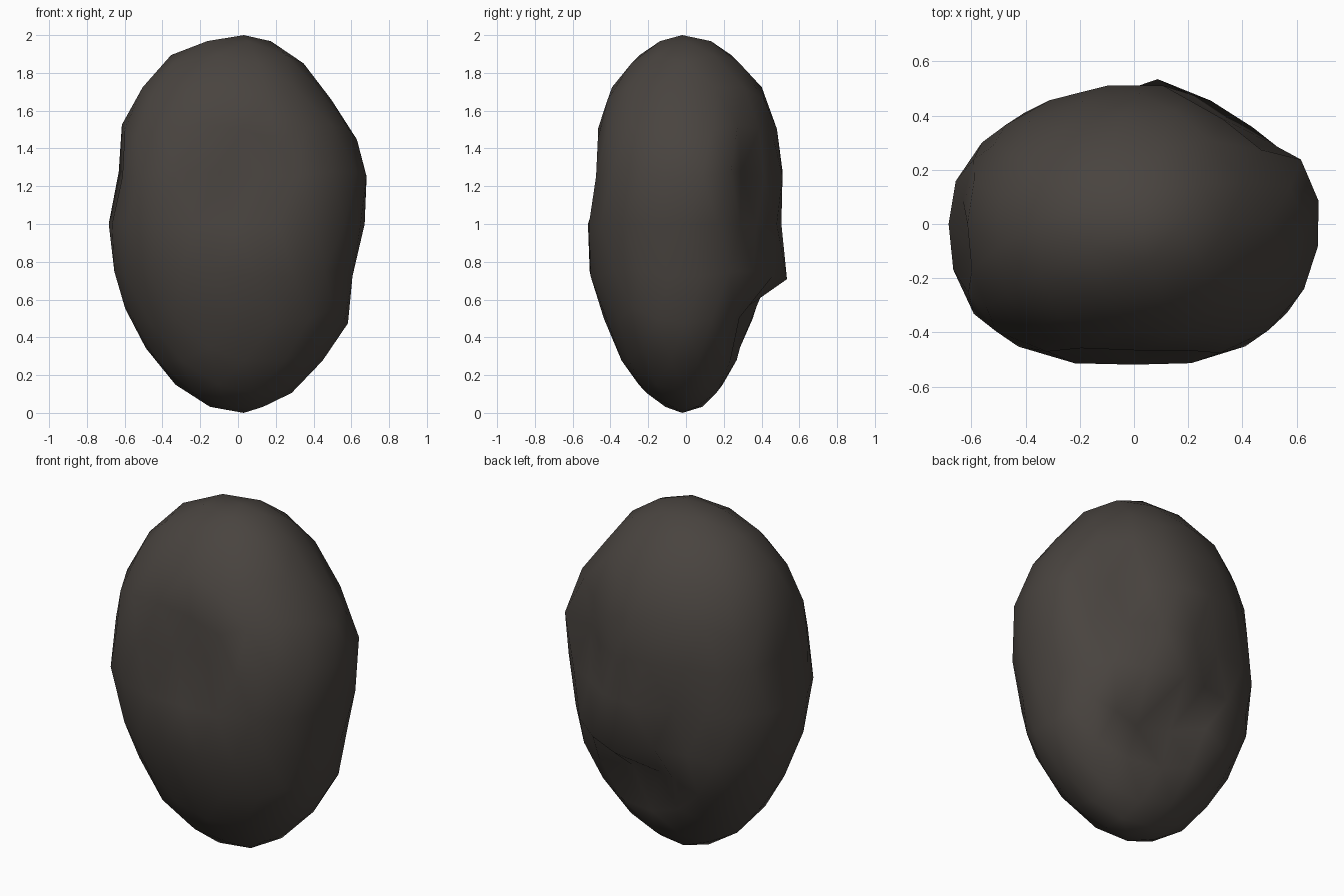
import bpy, bmesh
from math import sqrt, exp
from mathutils import Vector

if "Cube" in bpy.data.objects:
    bpy.data.objects.remove(bpy.data.objects["Cube"])

# Width factors of each side against height (z, half-width / unit-sphere radius)
RIGHT = [(0, .62), (.28, .66), (.48, .685), (.72, .635), (.97, .665), (1.22, .705),
         (1.41, .71), (1.6, .675), (1.74, .63), (2, .70)]
LEFT = [(0, .58), (.15, .63), (.33, .647), (.53, .668), (.97, .695), (1.22, .685),
        (1.52, .73), (1.74, .745), (1.92, .80), (2, .75)]
FRONT = [(0, .44), (.13, .49), (.48, .50), (.74, .53), (.97, .535), (1.4, .55), (1.62, .57), (2, .565)]
BACK = [(0, .35), (.27, .42), (.46, .46), (.71, .53), (.98, .51), (1.22, .535),
        (1.41, .545), (1.71, .585), (2, .55)]

# Dents and bumps: centre, radii in x y z, push vector
DENTS = [
    ((0.0, -.48, 1.25), (.20, .3, .18), (0, .12, 0)),        # front hollow
    ((-.55, -.35, 1.2), (.13, .14, .2), (-.02, -.01, 0)),    # front left swelling
    ((-.5, -.3, .55), (.2, .2, .2), (.015, .01, 0)),         # front left flat
    ((.43, .40, 1.2), (.17, .18, .22), (-.08, -.10, 0)),     # back right hollow
    ((.6, .2, 1.2), (.12, .14, .22), (.02, .025, 0)),        # rim of that hollow
    ((.08, .42, .48), (.24, .3, .15), (0, -.17, .03)),       # hollow under the ledge
    ((-.2, .48, .85), (.14, .3, .18), (0, -.11, 0)),         # groove beside the ledge
    ((.13, .5, .74), (.13, .3, .10), (0, .05, -.02)),        # ledge lip
    ((-.36, .36, .60), (.12, .3, .14), (0, .05, 0)),         # back left swelling
    ((-.66, -.05, 1.25), (.3, .15, .19), (.06, 0, 0)),       # left hollow
]


def lookup(table, z):
    for (z0, a), (z1, b) in zip(table, table[1:]):
        if z <= z1:
            return a + (b - a) * max(0, z - z0) / (z1 - z0)
    return table[-1][1]


def shape(u):
    z = 1 + u.z
    h = sqrt(max(0, 1 - u.z ** 2))
    if h < 1e-4:
        return Vector((.03, -.02, z))
    c, s = u.x / h, u.y / h
    n = 2.3 if s < 0 else 2.0
    r = h / (abs(c) ** n + abs(s) ** n) ** (1 / n)
    p = Vector((c * r * lookup(RIGHT if c > 0 else LEFT, z),
                s * r * lookup(BACK if s > 0 else FRONT, z), z))
    move = Vector()
    for centre, radii, push in DENTS:
        d = sum(((a - b) / q) ** 2 for a, b, q in zip(p, centre, radii))
        move += Vector(push) * exp(-d)
    return p + move


# Rock body from a faceted ball
bm = bmesh.new()
bmesh.ops.create_icosphere(bm, subdivisions=3, radius=1)
for v in bm.verts:
    v.co = shape(v.co.normalized())
for f in bm.faces:
    f.smooth = True
mesh = bpy.data.meshes.new("rock")
bm.to_mesh(mesh)
bm.free()
rock = bpy.data.objects.new("rock", mesh)
bpy.context.collection.objects.link(rock)

# Dark stone colour
stone = bpy.data.materials.new("dark_stone")
stone.diffuse_color = (.066, .057, .05, 1)
stone.use_nodes = True
stone.node_tree.nodes["Principled BSDF"].inputs["Base Color"].default_value = stone.diffuse_color
mesh.materials.append(stone)
